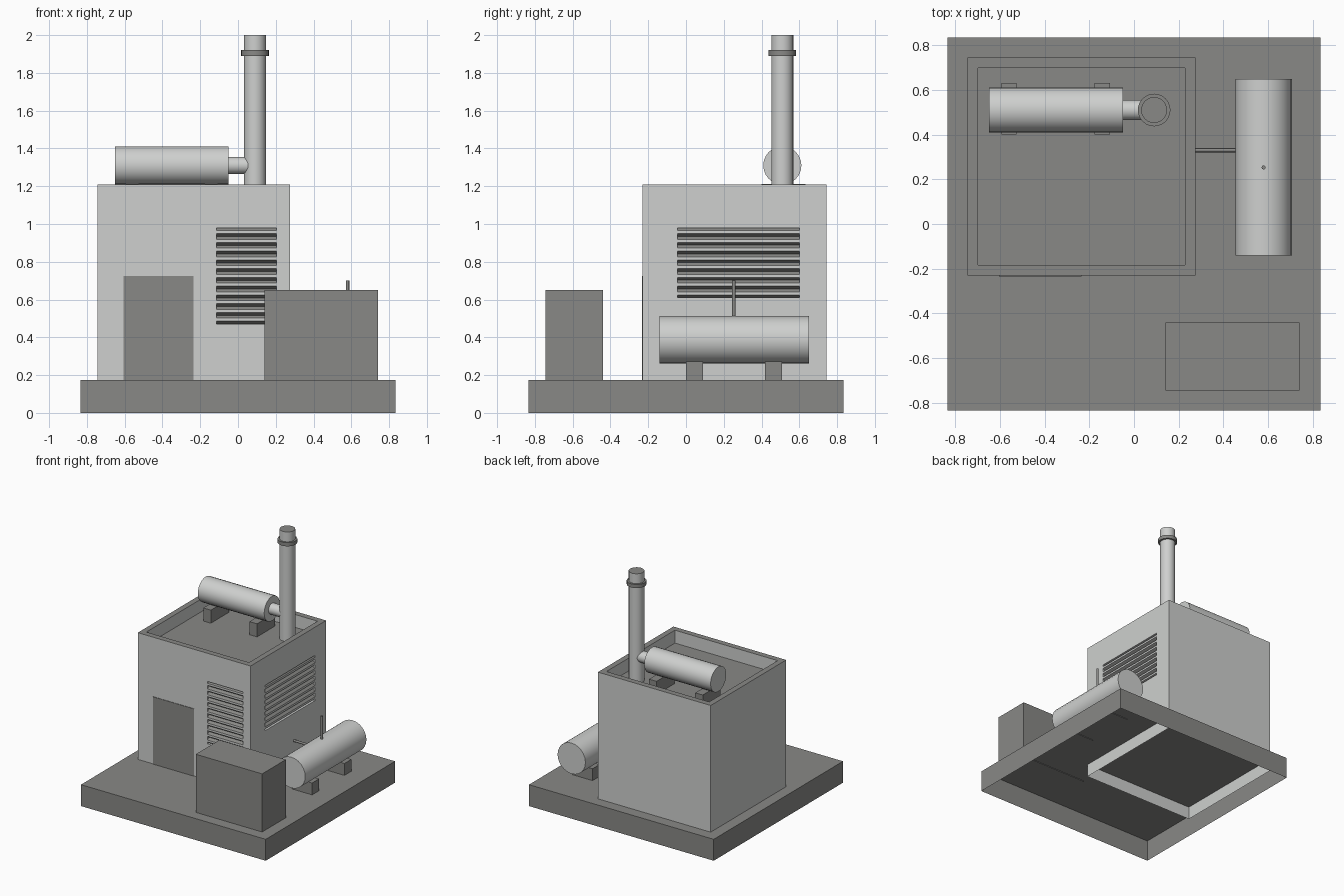
import bpy, bmesh, math
from mathutils import Vector

if "Cube" in bpy.data.objects:
    bpy.data.objects.remove(bpy.data.objects["Cube"])


def material(name, rgb):
    m = bpy.data.materials.new(name)
    m.diffuse_color = (*rgb, 1)
    m.use_nodes = True
    m.node_tree.nodes["Principled BSDF"].inputs["Base Color"].default_value = m.diffuse_color
    return m


LIGHT = material("light grey", (0.62, 0.63, 0.62))
DARK = material("dark grey", (0.25, 0.25, 0.24))


def finish(bm, name, mats):
    me = bpy.data.meshes.new(name)
    bm.to_mesh(me)
    bm.free()
    for m in mats:
        me.materials.append(m)
    ob = bpy.data.objects.new(name, me)
    bpy.context.collection.objects.link(ob)
    return ob


def box(name, lo, hi, mat=DARK, open_bottom=False):
    bm = bmesh.new()
    bmesh.ops.create_cube(bm, size=1)
    for v in bm.verts:
        v.co = [lo[i] + (v.co[i] + 0.5) * (hi[i] - lo[i]) for i in range(3)]
    if open_bottom:
        bm.normal_update()
        bmesh.ops.delete(bm, geom=[f for f in bm.faces if f.normal.z < -0.5],
                         context='FACES_ONLY')
    return finish(bm, name, [mat])


def pipe(name, a, b, r, mat=LIGHT, sides=24):
    a, b = Vector(a), Vector(b)
    bm = bmesh.new()
    bmesh.ops.create_cone(bm, cap_ends=True, segments=sides, radius1=r, radius2=r,
                          depth=(b - a).length)
    turn = (b - a).to_track_quat('Z', 'Y')
    for v in bm.verts:
        v.co = turn @ v.co + (a + b) / 2
    bm.normal_update()
    for f in bm.faces:
        f.smooth = len(f.verts) == 4
        # horizontal tops are dark, everything else keeps the main colour
        f.material_index = int(f.normal.z > 0.99 and len(f.verts) > 4)
    for e in bm.edges:
        e.smooth = all(len(f.verts) == 4 for f in e.link_faces)
    return finish(bm, name, [mat, DARK])


# Base slab, open underneath
box("base_slab", (-0.835, -0.835, 0), (0.835, 0.835, 0.175), open_bottom=True)

# Building shell with recessed roof and louvred openings
X0, X1, Y0, Y1 = -0.745, 0.275, -0.23, 0.745
ZB, ZR, ZT, RIM = 0.07, 1.105, 1.21, 0.046
bm = bmesh.new()


def quad(pts, mat=0):
    f = bm.faces.new([bm.verts.new(p) for p in pts])
    f.material_index = mat


def louvred_wall(place, u0, u1, a0, a1, z0, z1, count, depth=0.02):
    def strip(ua, za, da, ub, zb, db, mat=0):
        quad([place(ua, za, da), place(ub, za, da), place(ub, zb, db), place(ua, zb, db)], mat)
    # wall around the opening
    strip(u0, ZB, 0, u1, z0, 0)
    strip(u0, z1, 0, u1, ZT, 0)
    strip(u0, z0, 0, a0, z1, 0)
    strip(a1, z0, 0, u1, z1, 0)
    # slats: light lips joined by dark recessed slopes
    step = (z1 - z0) / count
    for i in range(count):
        z = z0 + i * step
        strip(a0, z, depth, a1, z + step * 0.33, 0, 1)
        strip(a0, z + step * 0.33, 0, a1, z + step * 0.67, 0)
        strip(a0, z + step * 0.67, 0, a1, z + step, depth, 1)
    # sides and ends of the recess
    quad([place(a0, z0, 0), place(a0, z0, depth), place(a0, z1, depth), place(a0, z1, 0)])
    quad([place(a1, z0, depth), place(a1, z0, 0), place(a1, z1, 0), place(a1, z1, depth)])
    strip(a0, z0, 0, a1, z0, depth)
    strip(a0, z1, depth, a1, z1, 0)


louvred_wall(lambda u, z, d: (u, Y0 + d, z), X0, X1, -0.115, 0.205, 0.47, 0.98, 11)
louvred_wall(lambda u, z, d: (X1 - d, u, z), Y0, Y1, -0.045, 0.60, 0.61, 0.98, 8)
quad([(X1, Y1, ZB), (X0, Y1, ZB), (X0, Y1, ZT), (X1, Y1, ZT)])
quad([(X0, Y1, ZB), (X0, Y0, ZB), (X0, Y0, ZT), (X0, Y1, ZT)])
outer = [(X0, Y0), (X1, Y0), (X1, Y1), (X0, Y1)]
inner = [(X0 + RIM, Y0 + RIM), (X1 - RIM, Y0 + RIM), (X1 - RIM, Y1 - RIM), (X0 + RIM, Y1 - RIM)]
for i in range(4):
    j = (i + 1) % 4
    quad([(*outer[i], ZT), (*outer[j], ZT), (*inner[j], ZT), (*inner[i], ZT)], 1)
    quad([(*inner[i], ZT), (*inner[j], ZT), (*inner[j], ZR), (*inner[i], ZR)])
quad([(*p, ZR) for p in inner], 1)
finish(bm, "building", [LIGHT, DARK])

# Door plate and front cabinet
box("door", (-0.605, Y0 - 0.004, 0.175), (-0.235, Y0 + 0.002, 0.725))
box("front_cabinet", (0.14, -0.745, 0.17), (0.74, -0.44, 0.65))

# Rooftop silencer, its supports and the exhaust stack
pipe("silencer", (-0.65, 0.51, 1.31), (-0.05, 0.51, 1.31), 0.101)
pipe("silencer_outlet", (-0.05, 0.51, 1.31), (0.09, 0.51, 1.31), 0.045)
for i, x in enumerate((-0.56, -0.142)):
    box(f"silencer_support_{i + 1}", (x - 0.034, 0.40, ZR), (x + 0.034, 0.632, 1.212))
pipe("exhaust_stack", (0.09, 0.51, ZR), (0.09, 0.51, 2.0), 0.058)
pipe("stack_collar", (0.09, 0.51, 1.89), (0.09, 0.51, 1.92), 0.073, DARK)

# Side tank with supports, vent and feed pipe
pipe("side_tank", (0.58, -0.14, 0.387), (0.58, 0.65, 0.387), 0.126)
for i, y in enumerate((0.045, 0.462)):
    box(f"tank_support_{i + 1}", (0.49, y - 0.045, 0.17), (0.67, y + 0.045, 0.272))
pipe("tank_vent", (0.58, 0.253, 0.48), (0.58, 0.253, 0.70), 0.009, DARK, 12)
pipe("feed_pipe", (X1 - 0.01, 0.33, 0.387), (0.48, 0.33, 0.387), 0.009, DARK, 12)
